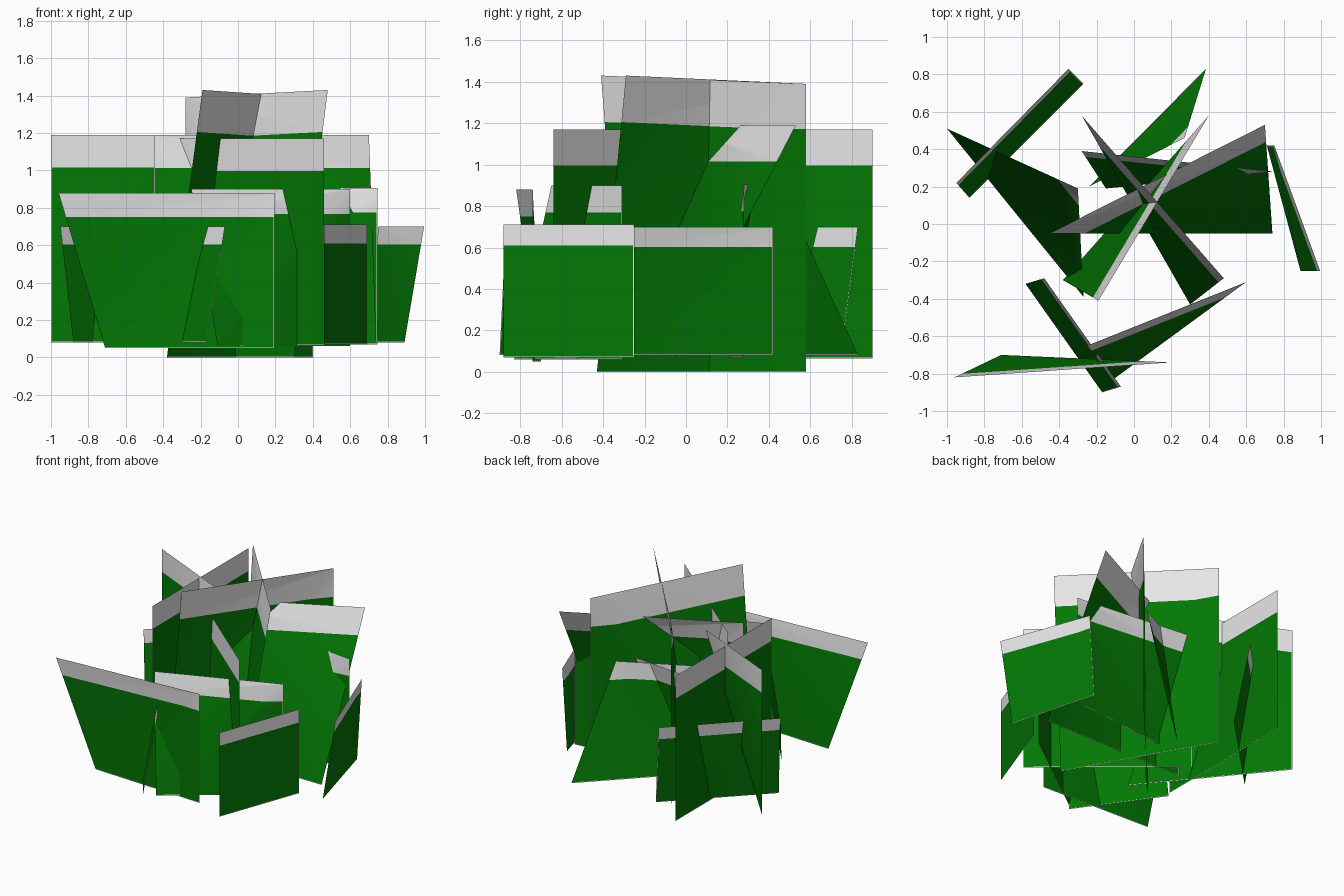
import bpy, bmesh
from mathutils import Vector

if "Cube" in bpy.data.objects:
    bpy.data.objects.remove(bpy.data.objects["Cube"])

# Two flat colours: green body and pale top band / hairline border
def material(name, rgb):
    m = bpy.data.materials.new(name)
    m.diffuse_color = (*rgb, 1)
    m.use_nodes = True
    m.node_tree.nodes["Principled BSDF"].inputs["Base Color"].default_value = m.diffuse_color
    return m

GREEN = material("leaf_green", (0.001, 0.19, 0.0015))
PALE = material("pale_grey", (0.8, 0.8, 0.8))
BAND = 0.843    # height fraction where the pale band starts
BORDER = 0.005  # hairline along the bottom and the fixed side


def card(name, top_free, bottom_free, top_fixed, bottom_fixed, z0, z1, z1_fixed=None, flip=False):
    """Folded foliage card with a pale top band; flip picks the other fold diagonal."""
    t0 = Vector((*top_free, z1))
    b0 = Vector((*bottom_free, z0))
    t1 = Vector((*top_fixed, z1_fixed or z1))
    b1 = Vector((*bottom_fixed, z0))
    m0, m1 = b0.lerp(t0, BAND), b1.lerp(t1, BAND)
    if flip:
        md = b1.lerp(t0, BAND)
        faces = [(0, 5, 6, 3), (0, 4, 5), (5, 2, 6), (4, 1, 2, 5)]
    else:
        md = b0.lerp(t1, BAND)
        faces = [(0, 4, 5, 3), (5, 6, 3), (4, 1, 5), (1, 2, 6, 5)]
    me = bpy.data.meshes.new(name)
    me.from_pydata([t0, b0, b1, t1, m0, md, m1], [], faces)
    me.materials.append(GREEN)
    me.materials.append(PALE)
    for i, p in enumerate(me.polygons):
        p.material_index = 1 if i < 2 else 0

    # cut the hairline border and colour it
    bm = bmesh.new()
    bm.from_mesh(me)
    edge = (t1 - b1).normalized()
    side = b0 - b1
    side = (side - edge * side.dot(edge)).normalized()
    cuts = [(b1 + Vector((0, 0, BORDER)), Vector((0, 0, 1))), (b1 + side * BORDER, side)]
    for co, no in cuts:
        bmesh.ops.bisect_plane(bm, geom=bm.verts[:] + bm.edges[:] + bm.faces[:],
                               plane_co=co, plane_no=no)
    for f in bm.faces:
        f.smooth = True
        c = f.calc_center_median()
        if any((c - co).dot(no) < 0 for co, no in cuts):
            f.material_index = 1
    bm.to_mesh(me)
    bm.free()
    bpy.context.collection.objects.link(bpy.data.objects.new(name, me))


def twisted(name, top, bottom, fixed, z0, z1, z1_fixed=None, flip=False):
    """Card with one upright side edge and one leaning side edge."""
    card(name, top, bottom, fixed, fixed, z0, z1, z1_fixed, flip)


def upright(name, a, b, z0, z1):
    card(name, a, a, b, b, z0, z1)


# Two tall crossed cards in the middle
twisted("tall_card_a", (0.48, -0.29), (0.30, -0.43), (-0.28, 0.58), 0, 1.43, 1.39)
twisted("tall_card_b", (-0.19, -0.41), (-0.38, -0.30), (0.40, 0.58), 0, 1.43, 1.39)

# Medium-tall cards around them
twisted("medium_card_right", (0.70, 0.53), (0.74, -0.05), (-0.45, -0.05), 0.07, 1.19)
twisted("medium_card_left", (-0.30, 0.19), (-0.27, -0.39), (-1.0, 0.51), 0.08, 1.19, flip=True)
upright("medium_card_front", (0.46, -0.64), (-0.43, 0.11), 0.065, 1.17)
upright("medium_card_side", (-0.54, 0.90), (-0.54, -0.26), 0.065, 1.17)

# Low wide cards
twisted("low_card_front", (-0.96, -0.82), (-0.71, -0.70), (0.195, -0.74), 0.05, 0.88)
twisted("low_card_front_right", (-0.25, -0.65), (-0.11, -0.83), (0.60, -0.31), 0.06, 0.90)
twisted("low_card_right", (-0.28, 0.39), (-0.15, 0.19), (0.745, 0.28), 0.07, 0.905)
twisted("low_card_back", (0.27, 0.46), (0.385, 0.83), (-0.24, 0.20), 0.08, 0.90, flip=True)

# Small outer cards
card("small_card_back_left", (-0.95, 0.22), (-0.88, 0.14), (-0.35, 0.83), (-0.27, 0.75), 0.08, 0.70)
card("small_card_right", (0.995, -0.25), (0.89, -0.25), (0.75, 0.42), (0.71, 0.42), 0.08, 0.70)
card("small_card_front_left", (-0.48, -0.29), (-0.58, -0.32), (-0.07, -0.87), (-0.17, -0.90), 0.08, 0.70)
upright("small_card_front_right", (0.46, -0.88), (0.69, -0.25), 0.07, 0.71)
